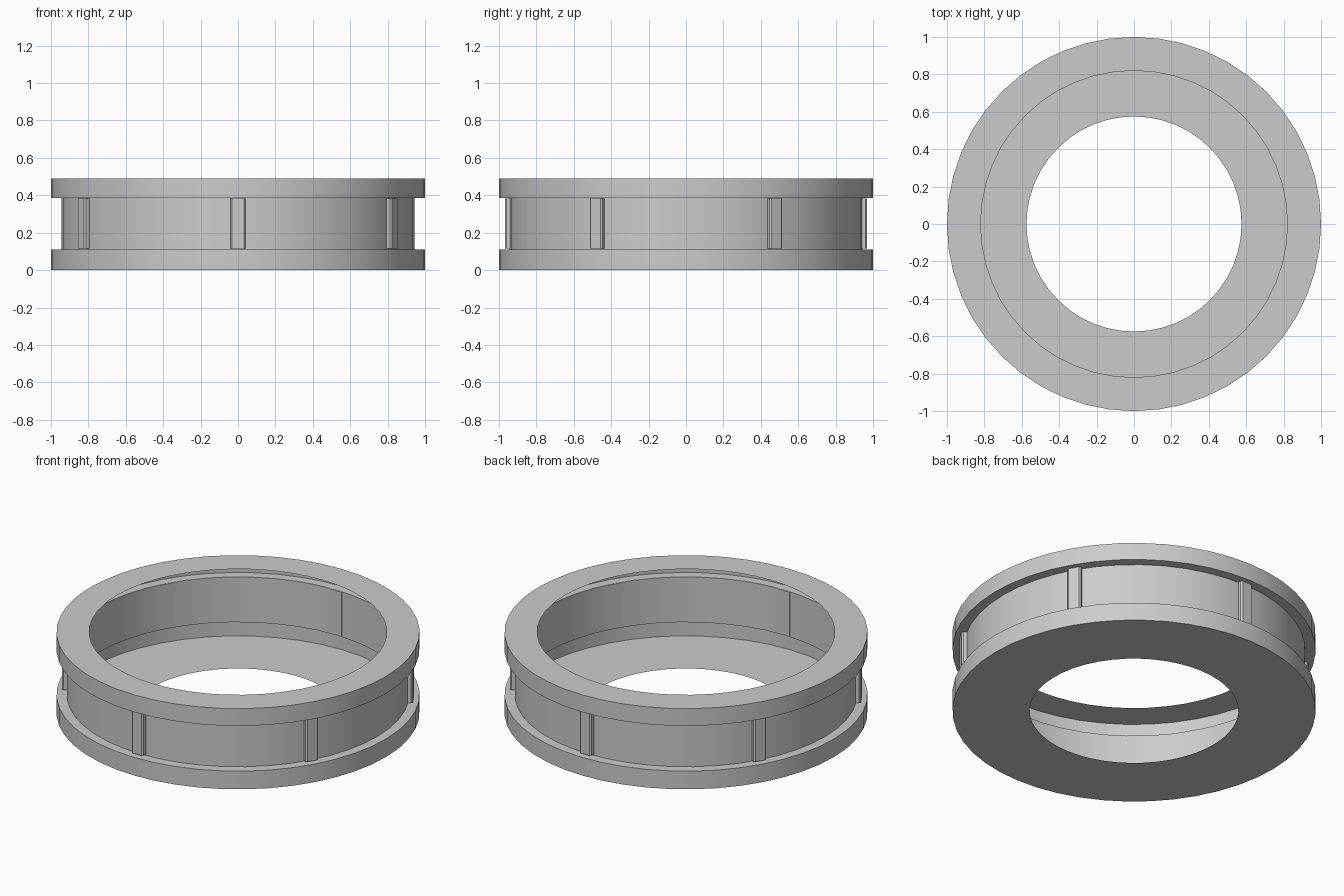
import bpy, bmesh, math
from mathutils import Matrix

if "Cube" in bpy.data.objects:
    bpy.data.objects.remove(bpy.data.objects["Cube"])

grey = bpy.data.materials.new("light_grey")
grey.diffuse_color = (0.6, 0.6, 0.6, 1)
grey.use_nodes = True
grey.node_tree.nodes["Principled BSDF"].inputs["Base Color"].default_value = grey.diffuse_color


def add_object(name, bm):
    mesh = bpy.data.meshes.new(name)
    bm.to_mesh(mesh)
    bm.free()
    mesh.materials.append(grey)
    obj = bpy.data.objects.new(name, mesh)
    bpy.context.collection.objects.link(obj)
    return obj


# Ring shell: open sheet profile (radius, height) spun around z
SIDES = 48
profile = [(0.575, 0), (1, 0), (1, 0.11), (0.943, 0.11),
           (0.943, 0.385), (1, 0.385), (1, 0.49), (0.82, 0.49)]
bm = bmesh.new()
rings = []
for r, z in profile:
    rings.append([bm.verts.new((r * math.cos(2 * math.pi * i / SIDES),
                                r * math.sin(2 * math.pi * i / SIDES), z))
                  for i in range(SIDES)])
for low, high in zip(rings, rings[1:]):
    for i in range(SIDES):
        j = (i + 1) % SIDES
        bm.faces.new((low[i], low[j], high[j], high[i]))
shell = add_object("flanged_ring", bm)
bpy.context.view_layer.objects.active = shell
shell.select_set(True)
bpy.ops.object.shade_smooth_by_angle(angle=math.radians(30))

# Six upright ribs set through the recessed wall
bm = bmesh.new()
for k in range(6):
    place = (Matrix.Rotation(math.radians(30 + 60 * k), 4, 'Z')
             @ Matrix.Translation((0.953, 0, 0.25))
             @ Matrix.Diagonal((0.032, 0.078, 0.268, 1)))
    bmesh.ops.create_cube(bm, size=1, matrix=place)
# Chamfer the outer upright edges
outer = [e for e in bm.edges
         if abs(e.verts[0].co.z - e.verts[1].co.z) > 0.2
         and e.verts[0].co.xy.length > 0.955]
bmesh.ops.bevel(bm, geom=outer, offset=0.008, segments=1, affect='EDGES')
add_object("wall_ribs", bm)
